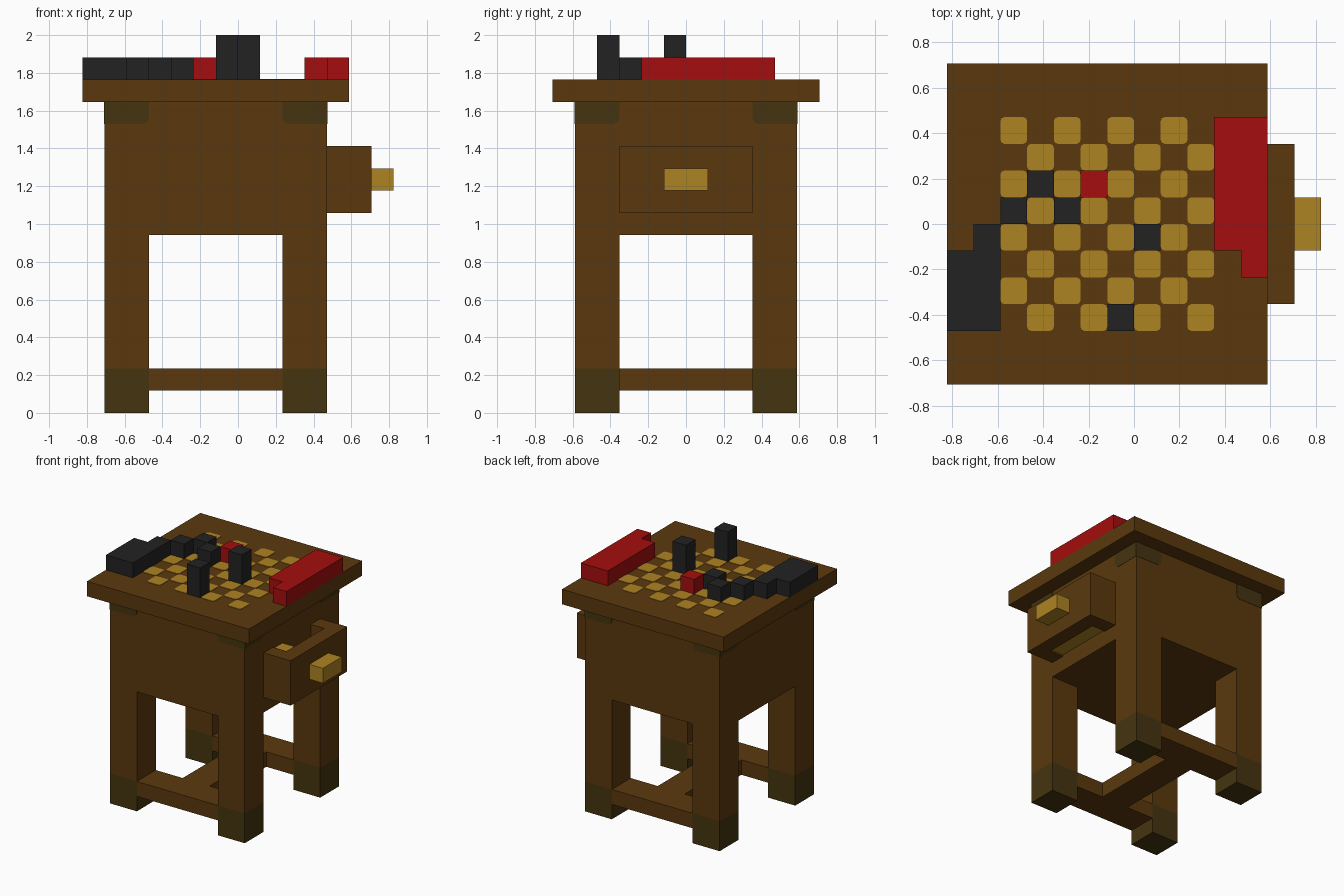
import bpy
import bmesh

cube = bpy.data.objects.get("Cube")
if cube:
    bpy.data.objects.remove(cube, do_unlink=True)

U = 2 / 17  # one grid unit; all part sizes below are whole units


def material(name, rgb):
    lin = [((c / 255 + 0.055) / 1.055) ** 2.4 if c > 10 else c / 255 / 12.92 for c in rgb]
    m = bpy.data.materials.new(name)
    m.use_nodes = True
    m.diffuse_color = (*lin, 1)
    m.node_tree.nodes["Principled BSDF"].inputs["Base Color"].default_value = (*lin, 1)
    return m


brown = material("brown wood", (91, 57, 13))
olive = material("dark olive wood", (69, 53, 16))
gold = material("golden wood", (174, 131, 35))
black = material("black", (34, 34, 34))
red = material("red", (165, 13, 14))


def boxes(name, mat, spans, pick=None, bevel=0.0):
    """One object from boxes (x0, x1, y0, y1, z0, z1) in units; picked edges are rounded."""
    bm = bmesh.new()
    for x0, x1, y0, y1, z0, z1 in spans:
        vs = bmesh.ops.create_cube(bm, size=1)["verts"]
        for v in vs:
            v.co.x = x1 if v.co.x > 0 else x0
            v.co.y = y1 if v.co.y > 0 else y0
            v.co.z = z1 if v.co.z > 0 else z0
    if pick:
        bmesh.ops.bevel(bm, geom=[e for e in bm.edges if pick(e)], offset=bevel,
                        segments=2, profile=0.5, affect='EDGES')
    bmesh.ops.scale(bm, vec=(U, U, U), verts=bm.verts)
    me = bpy.data.meshes.new(name)
    bm.to_mesh(me)
    bm.free()
    me.materials.append(mat)
    ob = bpy.data.objects.new(name, me)
    bpy.context.collection.objects.link(ob)
    return ob


def vertical(e):
    return abs(e.verts[0].co.z - e.verts[1].co.z) > 0.01


# Cabinet body and top
boxes("cabinet_body", brown, [(-6, 4, -5, 5, 8, 14)])
boxes("table_top", brown, [(-7, 5, -6, 6, 14, 15)])

# Legs with olive feet, and olive corner patches under the top
E = 0.02
for xn, x in (("right", -6), ("left", 2)):
    for yn, y in (("front", -5), ("back", 3)):
        tag = f"{yn}_{xn}"
        boxes(tag + "_leg", brown, [(x, x + 2, y, y + 2, 2, 8)])
        boxes(tag + "_foot", olive, [(x, x + 2, y, y + 2, 0, 2)])
        fx = (x, x + 2) if x > 0 else (x + 2, x)   # inner, outer
        fy = (y, y + 2) if y > 0 else (y + 2, y)
        sx, sy = (1 if x > 0 else -1), (1 if y > 0 else -1)
        ox, oy = fx[1], fy[1]
        xs, ys = sorted((ox, ox + sx * E)), sorted((oy, oy + sy * E))

        def low_x(e, inner=fx[0]):
            return all(abs(v.co.x - inner) < 0.01 and v.co.z < 13.1 for v in e.verts)

        def low_y(e, inner=fy[0]):
            return all(abs(v.co.y - inner) < 0.01 and v.co.z < 13.1 for v in e.verts)

        boxes(tag + "_patch_a", olive, [(x, x + 2, *ys, 13, 14)], low_x, 0.25)
        boxes(tag + "_patch_b", olive, [(*xs, y, y + 2, 13, 14)], low_y, 0.25)

# H-shaped stretcher between the feet
boxes("stretcher", brown, [(-4, 2, -5, -3, 1, 2), (-4, 2, 3, 5, 1, 2), (-2, 0, -3, 3, 1, 2)])

# Half-open drawer with a hollow slot, golden floor, contents and knob
boxes("drawer", brown, [(5, 6, -3, 3, 9, 12), (4, 5, -3, -2, 9, 12), (4, 5, 2, 3, 9, 12)])
boxes("drawer_floor", gold, [(4, 5, -2, 2, 9.1, 9.2)])
boxes("drawer_piece", gold, [(4, 5, -2, -1, 9.2, 11.9)])
boxes("drawer_knob", gold, [(6, 7, -1, 1, 10, 11)])

# Checkerboard inlay
tiles = [(i - 5, i - 4, 3 - j, 4 - j, 15, 15.03)
         for i in range(8) for j in range(8) if (i + j) % 2 == 0]
boxes("board_squares", gold, tiles, vertical, 0.15)

# Captured pieces piled beside the board
boxes("black_pile", black, [(-7, -5, -4, -1, 15, 16), (-6, -5, -1, 0, 15, 16)])
boxes("red_pile", red, [(3, 5, -1, 4, 15, 16), (4, 5, -2, -1, 15, 16)])

# Pieces in play: x, y, height, colour
pieces = [(-4, 1, 1, black), (-5, 0, 1, black), (-3, 0, 1, black),
          (0, -1, 2, black), (-1, -4, 2, black), (-2, 1, 1, red)]
for n, (x, y, h, mat) in enumerate(pieces, 1):
    boxes(f"{mat.name}_piece_{n}", mat, [(x, x + 1, y, y + 1, 15, 15 + h)])
